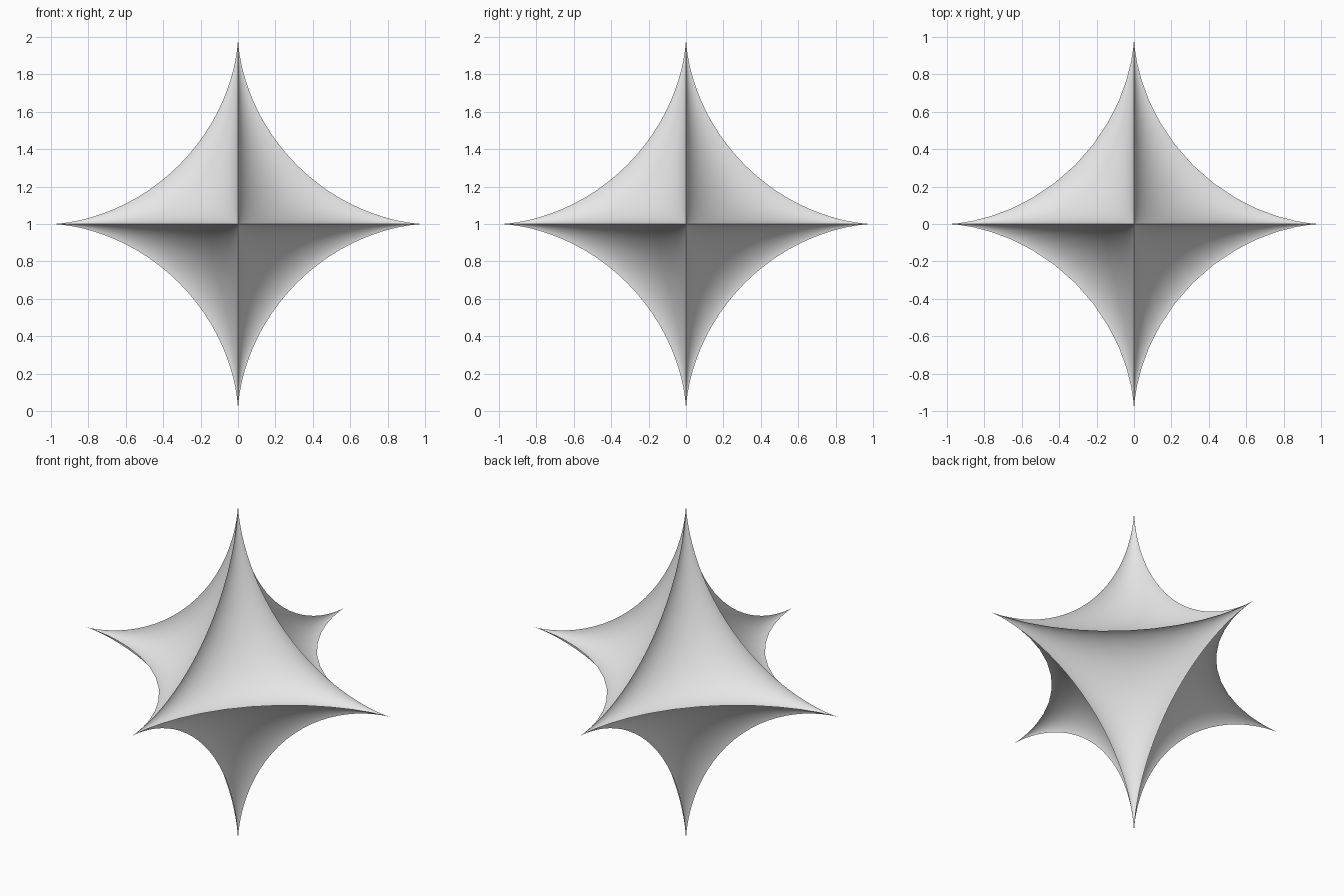
import bpy
import bmesh
import math

POWER = 10 / 3      # pinches a sphere into six spikes
SEGMENTS = 64

cube = bpy.data.objects.get("Cube")
if cube:
    bpy.data.objects.remove(cube, do_unlink=True)


def make_material(name, colour):
    mat = bpy.data.materials.new(name)
    mat.use_nodes = True
    mat.diffuse_color = colour
    mat.node_tree.nodes["Principled BSDF"].inputs["Base Color"].default_value = colour
    return mat


def pinch(value):
    return math.copysign(min(abs(value), 1) ** POWER, value)


# Six-pointed star body: a sphere with every coordinate pulled towards the axes
bm = bmesh.new()
bmesh.ops.create_uvsphere(bm, u_segments=SEGMENTS, v_segments=SEGMENTS, radius=1)
for vert in bm.verts:
    vert.co = [pinch(c) for c in vert.co]
    vert.co.z += 1      # lower spike stands on the ground
mesh = bpy.data.meshes.new("star_body")
bm.to_mesh(mesh)
bm.free()

star = bpy.data.objects.new("star_body", mesh)
bpy.context.collection.objects.link(star)
mesh.materials.append(make_material("light grey", (0.8, 0.8, 0.8, 1)))

# Smooth faces with crisp ridges between the spikes
bpy.ops.object.select_all(action="DESELECT")
star.select_set(True)
bpy.context.view_layer.objects.active = star
bpy.ops.object.shade_smooth_by_angle(angle=math.radians(40))
